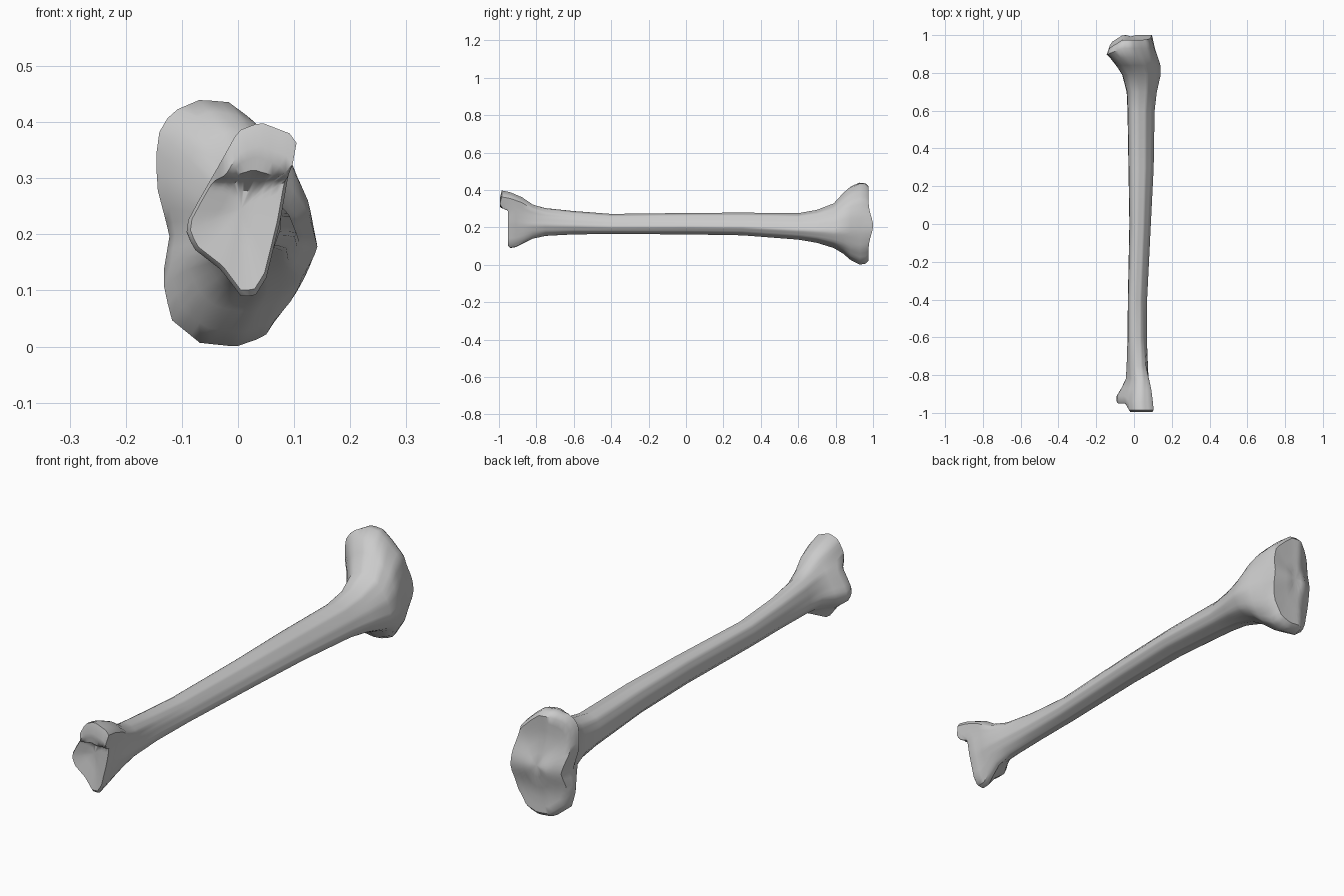
import bpy, bmesh, math

cube = bpy.data.objects.get("Cube")
if cube:
    bpy.data.objects.remove(cube, do_unlink=True)

SEGMENTS = 48

# Outlines in a unit box: triangular shaft, kidney-shaped upper head, lower joint
SHAFT = [(-.3, 1), (.35, .8), (.8, .25), (1, -.3), (.7, -.75), (0, -1),
         (-.6, -.9), (-1, -.4), (-.95, .3), (-.75, .8)]
HEAD = [(-.4, 1), (-.8, .9), (-1, .7), (-1, .3), (-.82, -.1), (-.92, -.45),
        (-.8, -.78), (-.4, -.97), (.1, -1), (.5, -.92), (.85, -.6), (1, -.2),
        (.95, .2), (.75, .6), (.3, .85), (0, .98)]
JOINT = [(.35, 1), (.95, .85), (1, .78), (.85, .4), (.7, -.15), (.45, -.8),
         (.25, -1), (0, -1), (-.35, -.7), (-.85, -.45), (-1, -.2), (-.75, .1),
         (-.35, .55), (-.05, .9)]

# Stations along the bone: y, x range, z range, share of the end outline
STATIONS = [
    (-.94, -.095, .105, .09, .4, 1),
    (-.91, -.095, .1, .095, .39, 1),
    (-.87, -.07, .095, .115, .365, .9),
    (-.82, -.045, .09, .14, .33, .6),
    (-.75, -.04, .08, .155, .31, .3),
    (-.6, -.035, .07, .163, .29, .1),
    (-.4, -.033, .07, .165, .273, 0),
    (0, -.025, .09, .163, .278, 0),
    (.3, -.03, .105, .158, .28, 0),
    (.6, -.035, .11, .135, .277, 0),
    (.7, -.04, .122, .118, .295, .05),
    (.79, -.065, .143, .09, .33, .15),
    (.84, -.1, .142, .06, .385, .4),
    (.88, -.13, .13, .025, .42, .75),
    (.93, -.145, .112, 0, .44, 1),
    (.96, -.14, .105, .005, .437, 1),
]


def clamp(t):
    return max(0, min(1, t))


def ease(t):
    t = clamp(t)
    return t * t * (3 - 2 * t)


def hit(outline, angle):
    """Point where a ray from the centre meets the outline."""
    dx, dz = math.cos(angle), math.sin(angle)
    best = 0
    for (ax, az), (bx, bz) in zip(outline, outline[1:] + outline[:1]):
        ex, ez = bx - ax, bz - az
        det = ex * dz - ez * dx
        if abs(det) < 1e-9:
            continue
        reach = (ex * az - ez * ax) / det
        along = (dx * az - dz * ax) / det
        if reach > 0 and -1e-6 <= along <= 1 + 1e-6:
            best = max(best, reach)
    return best * dx, best * dz


def sample(outline):
    return [hit(outline, math.tau * i / SEGMENTS) for i in range(SEGMENTS)]


shaft, head, joint = sample(SHAFT), sample(HEAD), sample(JOINT)


def section(station, scale=1):
    """Ring of (x, y, z) points at a station, shrunk toward its centre."""
    y, x0, x1, z0, z1, share = station
    end = head if y > 0 else joint
    ring = []
    for (su, sv), (eu, ev) in zip(shaft, end):
        u = su + (eu - su) * share
        v = sv + (ev - sv) * share
        ring.append(((x0 + x1 + (x1 - x0) * u * scale) / 2, y,
                     (z0 + z1 + (z1 - z0) * v * scale) / 2))
    return ring


def shape_joint(x, y, z, scale):
    """Lower end: hollow joint face beside a projecting ankle knob."""
    near = clamp((-.86 - y) / .08)
    knob = ease((z - .285) / .06) * near
    y -= .012 * (scale < 1) - .02 * (1 - scale)
    return x, y - .045 * knob, z - .03 * knob * (scale < 1)


def shape_head(x, y, z, scale):
    """Upper end: two shallow cups with a low ridge between them."""
    if scale < 1:
        ridge = math.exp(-((z - .21) / .07) ** 2)
        y += .016 + .024 * ridge - .012 * (1 - scale) * (1 - ridge)
    y -= .05 * clamp((-x - .06) / .08) * clamp((y - .88) / .08)
    return x, y, z


# Long bone: stations lofted in order, with shrinking rings closing both ends
CAPS = (.93, .8, .65, .45, .22)
rings = [(STATIONS[0], s) for s in reversed(CAPS)]
rings += [(station, 1) for station in STATIONS]
rings += [(STATIONS[-1], s) for s in CAPS]

bm = bmesh.new()
loops = []
for station, scale in rings:
    shape = shape_head if station[0] > 0 else shape_joint
    loops.append([bm.verts.new(shape(*p, scale)) for p in section(station, scale)])
for low, high in zip(loops, loops[1:]):
    for i in range(SEGMENTS):
        j = (i + 1) % SEGMENTS
        bm.faces.new((low[i], low[j], high[j], high[i]))
for loop in (loops[0], loops[-1]):
    centre = bm.verts.new(sum((v.co for v in loop), loop[0].co * 0) / SEGMENTS)
    for i in range(SEGMENTS):
        bm.faces.new((loop[i], loop[(i + 1) % SEGMENTS], centre))
bmesh.ops.recalc_face_normals(bm, faces=bm.faces)

mesh = bpy.data.meshes.new("long_bone")
bm.to_mesh(mesh)
bm.free()
bone = bpy.data.objects.new("long_bone", mesh)
bpy.context.collection.objects.link(bone)

# Plain grey bone material
grey = bpy.data.materials.new("bone_grey")
grey.use_nodes = True
colour = (.6, .6, .6, 1)
grey.diffuse_color = colour
grey.node_tree.nodes["Principled BSDF"].inputs["Base Color"].default_value = colour
mesh.materials.append(grey)

bpy.ops.object.select_all(action='DESELECT')
bone.select_set(True)
bpy.context.view_layer.objects.active = bone
bpy.ops.object.shade_smooth_by_angle(angle=math.radians(45))
